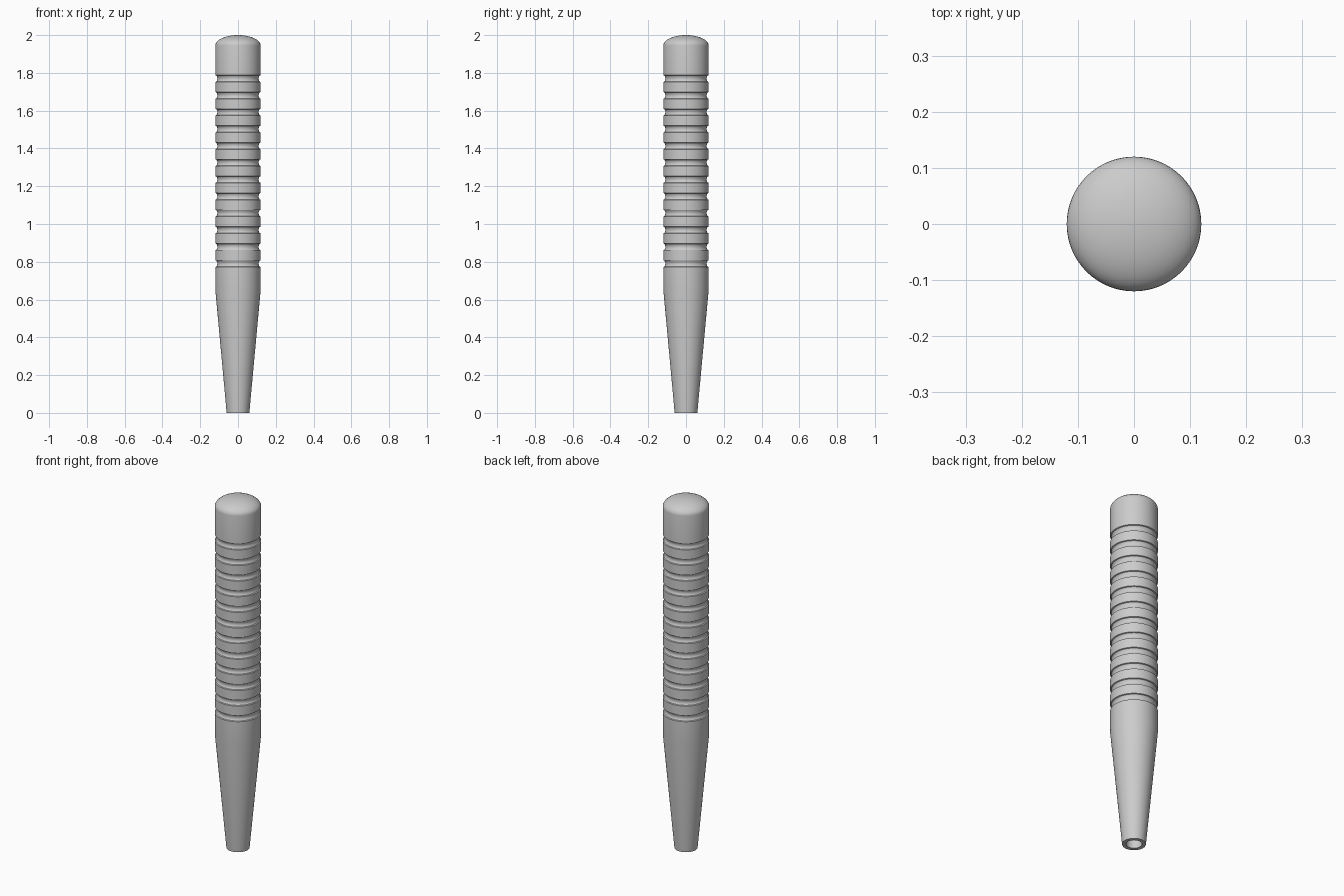
import bpy, bmesh, math

old = bpy.data.objects.get("Cube")
if old:
    bpy.data.objects.remove(old)

RADIUS = 0.12
SEGMENTS = 64

grey = bpy.data.materials.new("plain_grey")
grey.use_nodes = True
colour = (0.6, 0.6, 0.6, 1)
grey.diffuse_color = colour
grey.node_tree.nodes["Principled BSDF"].inputs["Base Color"].default_value = colour


def groove(z, half=0.018, depth=0.011, steps=6):
    """Rounded groove in the side wall, listed upward."""
    return [(RADIUS - depth * math.sin(math.pi * i / steps),
             z - half * math.cos(math.pi * i / steps)) for i in range(steps + 1)]


def lathe(name, profile):
    """Spin a radius/height profile around the vertical axis."""
    bm = bmesh.new()
    rings = []
    for r, z in profile:
        if r < 1e-5:
            rings.append([bm.verts.new((0, 0, z))])
        else:
            rings.append([bm.verts.new((r * math.cos(a), r * math.sin(a), z))
                          for a in (math.tau * i / SEGMENTS for i in range(SEGMENTS))])
    for low, high in zip(rings, rings[1:]):
        for i in range(SEGMENTS):
            j = (i + 1) % SEGMENTS
            if len(low) == 1:
                bm.faces.new((low[0], high[j], high[i]))
            elif len(high) == 1:
                bm.faces.new((low[i], low[j], high[0]))
            else:
                bm.faces.new((low[i], low[j], high[j], high[i]))
    bmesh.ops.recalc_face_normals(bm, faces=bm.faces)
    mesh = bpy.data.meshes.new(name)
    bm.to_mesh(mesh)
    bm.free()
    mesh.materials.append(grey)
    obj = bpy.data.objects.new(name, mesh)
    bpy.context.collection.objects.link(obj)
    return obj


# Blind bore in the tip, then the tapered lower body
profile = [(0, 0.3), (0.04, 0.3), (0.04, 0), (0.06, 0), (RADIUS, 0.65)]

# Evenly spaced grip grooves
GROOVES = 12
for i in range(GROOVES):
    profile += groove(0.79 + i * 0.98 / (GROOVES - 1))

# Rounded corner running into a shallow dome
profile += [(RADIUS, 1.945)]
for i in range(1, 13):
    a = math.pi / 2 * i / 12
    profile.append((RADIUS * math.cos(a), 1.945 + 0.055 * math.sin(a)))
profile[-1] = (0, 2.0)

handle = lathe("grooved_handle", profile)

bpy.context.view_layer.objects.active = handle
handle.select_set(True)
bpy.ops.object.shade_smooth_by_angle(angle=math.radians(30))
